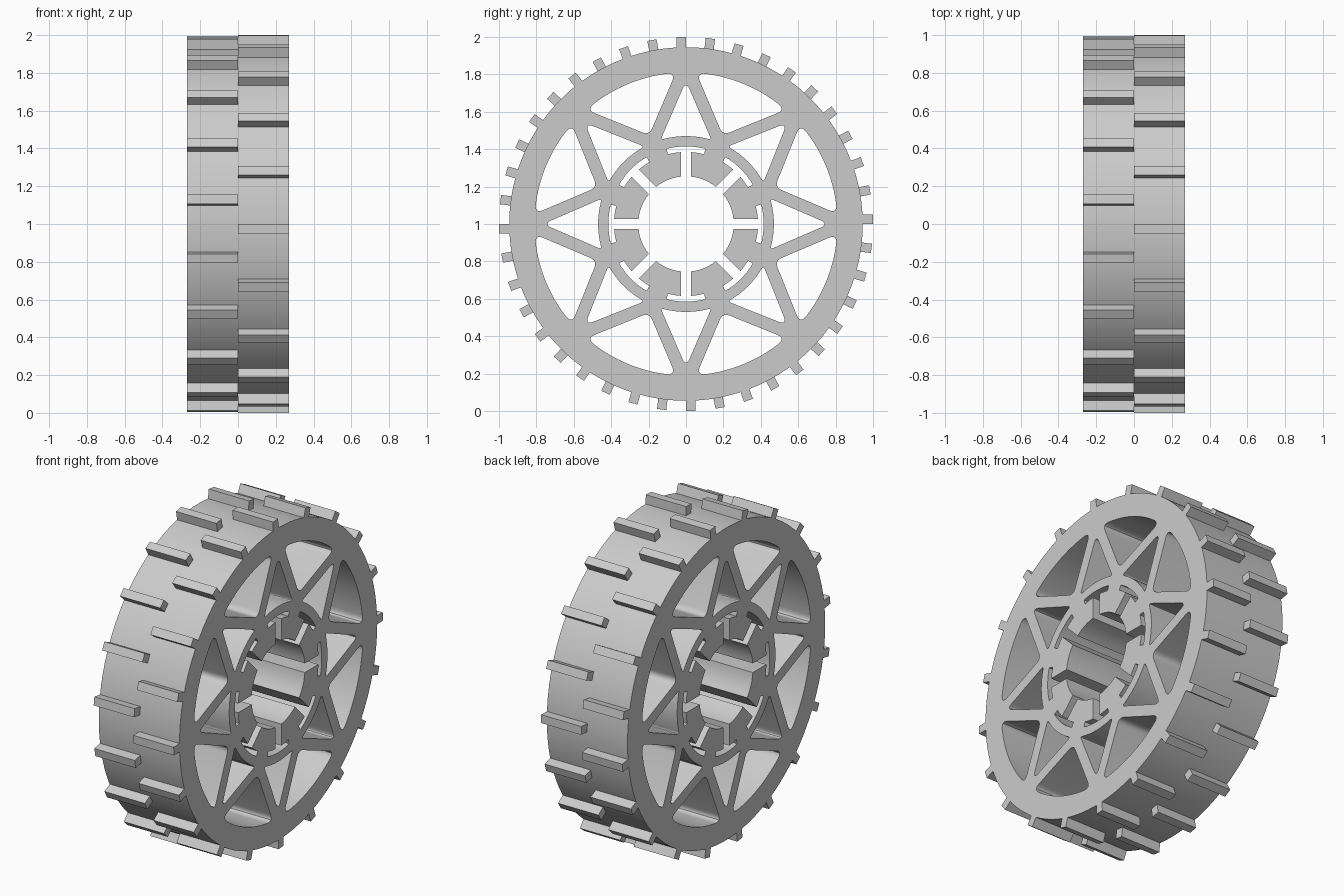
import bpy, bmesh, math
from mathutils import Vector, Matrix

if "Cube" in bpy.data.objects:
    bpy.data.objects.remove(bpy.data.objects["Cube"])

HALF = 0.27            # half of the wheel width
R_RIM, R_TREAD = 0.945, 1.0
grey = bpy.data.materials.new("grey plastic")
grey.diffuse_color = (0.6, 0.6, 0.6, 1)
grey.use_nodes = True
grey.node_tree.nodes["Principled BSDF"].inputs["Base Color"].default_value = grey.diffuse_color

# local xy drawing plane -> world yz, local z -> world x, lifted onto the ground
PLACE = Matrix(((0, 0, 1, 0), (1, 0, 0, 0), (0, 1, 0, 1), (0, 0, 0, 1)))


def polar(r, deg):
    a = math.radians(deg)
    return Vector((r * math.cos(a), r * math.sin(a)))


def arc(r, a0, a1, n):
    return [polar(r, a0 + (a1 - a0) * i / n) for i in range(n + 1)]


def rounded(pts, corners):
    """Round chosen corners; corners maps point index -> cut distance."""
    out = []
    for i, p in enumerate(pts):
        if i not in corners:
            out.append(p)
            continue
        a, b = pts[i - 1], pts[(i + 1) % len(pts)]
        s = p + (a - p).normalized() * min(corners[i], (a - p).length * 0.98)
        e = p + (b - p).normalized() * min(corners[i], (b - p).length * 0.98)
        for k in range(7):
            t = k / 6
            out.append(s * (1 - t) ** 2 + p * 2 * t * (1 - t) + e * t * t)
    return out


def turned(pts, deg):
    a = math.radians(deg)
    return [Vector((p.x * math.cos(a) - p.y * math.sin(a),
                    p.x * math.sin(a) + p.y * math.cos(a))) for p in pts]


def outer_window():
    # curved triangle under the rim
    pts = [polar(0.514, 0), polar(0.81, -18.6)] + arc(0.81, -15, 15, 12) + [polar(0.81, 18.6)]
    return rounded(pts, {0: 0.04, 1: 0.05, len(pts) - 1: 0.05})


def inner_window():
    # narrow triangle between two spokes, base follows the hub ring
    pts = [polar(0.765, 0), polar(0.47, 16.8)] + arc(0.47, 14, -14, 8) + [polar(0.47, -16.8)]
    return rounded(pts, {0: 0.05, 1: 0.02, len(pts) - 1: 0.02})


def hub_opening():
    # bore with eight T-shaped slots that leave eight pads
    w, r_in, r_pad, r_ring, arm = 0.028, 0.255, 0.385, 0.415, 14.5
    off = lambda r: math.degrees(math.asin(w / r))
    pts = []
    for k in range(8):
        c = 45 * k
        pts += arc(r_in, c - 45 + off(r_in), c - off(r_in), 6)
        pts += arc(r_pad, c - off(r_pad), c - arm, 3)
        pts += arc(r_ring, c - arm, c + arm, 10)
        pts += arc(r_pad, c + arm, c + off(r_pad), 3)
    return pts


# wheel body: one flat profile with holes, extruded
curve = bpy.data.curves.new("wheel_profile", 'CURVE')
curve.dimensions = '2D'
curve.fill_mode = 'BOTH'
curve.extrude = HALF


def add_loop(pts):
    s = curve.splines.new('POLY')
    s.points.add(len(pts) - 1)
    for q, p in zip(s.points, pts):
        q.co = (p.x, p.y, 0, 1)
    s.use_cyclic_u = True


add_loop(arc(R_RIM, 0, 357.5, 143))
add_loop(hub_opening())
for k in range(8):
    add_loop(turned(outer_window(), 22.5 + 45 * k))
    add_loop(turned(inner_window(), 45 * k))

helper = bpy.data.objects.new("wheel_profile", curve)
bpy.context.collection.objects.link(helper)
bpy.context.view_layer.update()
mesh = bpy.data.meshes.new_from_object(helper.evaluated_get(bpy.context.evaluated_depsgraph_get()))
bpy.data.objects.remove(helper)
bm = bmesh.new()
bm.from_mesh(mesh)
bmesh.ops.remove_doubles(bm, verts=bm.verts, dist=1e-5)
bmesh.ops.recalc_face_normals(bm, faces=bm.faces)
bm.to_mesh(mesh)
bm.free()
mesh.transform(PLACE)
mesh.materials.clear()
mesh.materials.append(grey)
body = bpy.data.objects.new("wheel_body", mesh)
bpy.context.collection.objects.link(body)
bpy.context.view_layer.objects.active = body
body.select_set(True)
bpy.ops.object.shade_smooth_by_angle(angle=math.radians(25))


# tread bars: two staggered rows of twenty
def tread_row(name, x_mid, start):
    bm = bmesh.new()
    r0 = R_RIM - 0.015
    for k in range(20):
        m = (PLACE @ Matrix.Rotation(math.radians(start + 18 * k), 4, 'Z')
             @ Matrix.Translation(((r0 + R_TREAD) / 2, 0, x_mid))
             @ Matrix.Diagonal((R_TREAD - r0, 0.05, HALF, 1)))
        bmesh.ops.create_cube(bm, size=1, matrix=m)
    bmesh.ops.recalc_face_normals(bm, faces=bm.faces)
    me = bpy.data.meshes.new(name)
    bm.to_mesh(me)
    bm.free()
    me.materials.append(grey)
    bpy.context.collection.objects.link(bpy.data.objects.new(name, me))


tread_row("tread_row_right", HALF / 2, 1.5)
tread_row("tread_row_left", -HALF / 2, 10.5)
